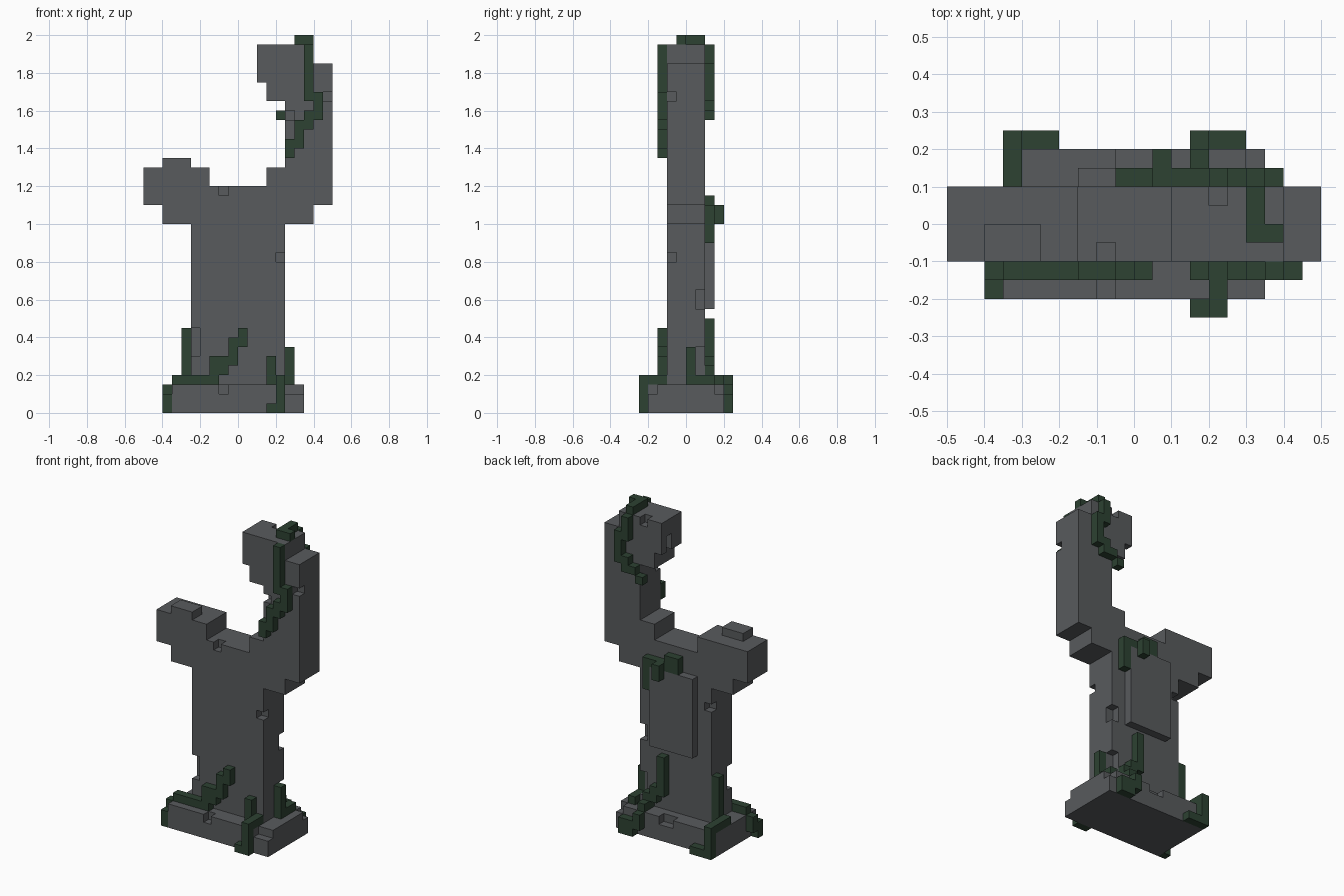
import bpy
import bmesh
import math

UNIT = 0.05  # edge length of one block

default_cube = bpy.data.objects.get("Cube")
if default_cube:
    bpy.data.objects.remove(default_cube, do_unlink=True)


def make_material(name, color):
    mat = bpy.data.materials.new(name)
    mat.use_nodes = True
    mat.diffuse_color = color
    mat.node_tree.nodes["Principled BSDF"].inputs["Base Color"].default_value = color
    return mat


stone = make_material("grey stone", (0.098, 0.104, 0.11, 1))
vine = make_material("dark green vine", (0.026, 0.054, 0.032, 1))


def box_cells(x, y, z):
    """All block positions inside the given x, y and z spans."""
    return {(i, j, k) for i in range(*x) for j in range(*y) for k in range(*z)}


def build(name, material, boxes, notches=()):
    """Join boxes of blocks, remove notches and keep only the outer skin."""
    cells = set()
    for box in boxes:
        cells |= box_cells(*box)
    for notch in notches:
        cells -= box_cells(*notch)
    bm = bmesh.new()
    corners = {}

    def corner(p):
        if p not in corners:
            corners[p] = bm.verts.new([c * UNIT for c in p])
        return corners[p]

    for cell in cells:
        for axis in range(3):
            u, v = (axis + 1) % 3, (axis + 2) % 3
            for side in (0, 1):
                neighbour = list(cell)
                neighbour[axis] += 2 * side - 1
                if tuple(neighbour) in cells:
                    continue
                loop = []
                for du, dv in ((0, 0), (1, 0), (1, 1), (0, 1)):
                    p = list(cell)
                    p[axis] += side
                    p[u] += du
                    p[v] += dv
                    loop.append(corner(tuple(p)))
                bm.faces.new(loop if side else loop[::-1])
    # merge the block faces into large flat faces
    bmesh.ops.dissolve_limit(bm, angle_limit=math.radians(1),
                             verts=bm.verts[:], edges=bm.edges[:])
    mesh = bpy.data.meshes.new(name)
    bm.to_mesh(mesh)
    bm.free()
    mesh.materials.append(material)
    obj = bpy.data.objects.new(name, mesh)
    bpy.context.collection.objects.link(obj)
    return obj


def flat_vine(name, y, runs, extra=()):
    """Vine lying in one layer: runs are (x span, z span) pairs."""
    build(name, vine, [(x, y, z) for x, z in runs] + list(extra))


DEPTH = (-2, 2)    # thickness of the upright slab
FRONT = (-3, -2)   # layer just before the slab
BACK = (2, 3)      # layer just behind the slab

# Plinth with chipped edges
build("base", stone, [((-7, 7), (-4, 4), (0, 3))], [
    ((-2, -1), (-4, -3), (2, 3)),
    ((5, 7), (-4, -3), (2, 3)),
    ((6, 7), (3, 4), (2, 3)),
    ((-1, 1), (3, 4), (2, 3)),
])

# Trunk, shoulders and both arms in one carved piece
trunk = ((-5, 5), DEPTH, (3, 20))
shoulders = ((-8, 8), DEPTH, (20, 24))
stump_arm = ((-10, -3), DEPTH, (22, 26))
stump_tip = ((-8, -5), (-2, 0), (26, 27))
elbow = ((3, 10), DEPTH, (22, 26))
forearm = ((5, 10), DEPTH, (26, 37))
wrist = ((3, 8), DEPTH, (33, 35))
hand = ((2, 8), DEPTH, (35, 39))
build("body", stone,
      [trunk, shoulders, stump_arm, stump_tip, elbow, forearm, wrist, hand], [
          ((-2, -1), (-2, -1), (23, 24)),   # shoulder chip
          ((4, 5), (-2, -1), (16, 17)),     # trunk chips
          ((-5, -4), (-2, -1), (6, 9)),
          ((-5, -4), (1, 2), (17, 18)),
          ((4, 5), (1, 2), (11, 13)),
          ((4, 5), (1, 2), (4, 7)),
          ((5, 6), (-2, -1), (31, 32)),     # forearm chips
          ((9, 10), (-2, -1), (33, 34)),
          ((4, 5), (1, 2), (38, 39)),       # hand chips
          ((2, 3), (0, 1), (35, 37)),
      ])

# Raised panel on the back
build("back_panel", stone, [((-3, 3), BACK, (11, 21))])

# Vine climbing the front from the plinth's corner
flat_vine("front_vine", FRONT, [
    ((-7, -2), (3, 4)), ((-3, -2), (4, 6)), ((-2, -1), (4, 6)),
    ((-1, 0), (5, 8)), ((0, 1), (7, 9)),
], [
    ((-8, -7), FRONT, (1, 3)),
    ((-8, -7), (-4, -3), (0, 2)),
])

# Short vine hanging over the plinth's front
flat_vine("front_short_vine", FRONT, [((3, 4), (3, 6)), ((4, 5), (3, 4))], [
    ((4, 5), (-4, -3), (3, 4)),
    ((4, 5), (-5, -4), (0, 4)),
    ((3, 4), (-5, -4), (0, 1)),
])

# Vine on the trunk's right flank, over the plinth's back corner
build("right_flank_vine", vine, [
    ((-6, -5), (1, 2), (3, 9)),
    ((-7, -6), (1, 4), (3, 4)),
    ((-7, -6), (4, 5), (1, 4)),
    ((-7, -4), (4, 5), (0, 1)),
])

# Vine on the trunk's left flank
build("left_flank_vine", vine, [
    ((5, 6), (0, 1), (3, 7)),
    ((5, 6), (1, 3), (3, 4)),
])

# Vine climbing the back from the plinth
flat_vine("back_vine", BACK, [
    ((1, 2), (5, 10)), ((2, 3), (4, 6)), ((3, 4), (3, 5)),
], [
    ((3, 4), (3, 4), (3, 4)),
    ((3, 4), (4, 5), (1, 3)),
    ((4, 6), (4, 5), (0, 2)),
])

# Vine draped over the panel's top
flat_vine("panel_vine", BACK, [
    ((3, 4), (18, 22)), ((1, 3), (21, 22)), ((-1, 1), (21, 23)),
], [((1, 2), (3, 4), (20, 22))])

# Vines on the raised arm: front, back and top
flat_vine("arm_front_vine", FRONT, [
    ((7, 8), (33, 39)), ((8, 9), (31, 34)), ((7, 8), (30, 32)),
    ((6, 7), (28, 31)), ((5, 6), (27, 29)),
])
flat_vine("arm_back_vine", BACK, [
    ((6, 7), (36, 39)), ((7, 8), (33, 37)), ((6, 7), (32, 34)),
    ((5, 6), (32, 33)), ((4, 5), (31, 32)),
])
build("hand_top_vine", vine, [
    ((6, 8), (-1, 0), (39, 40)),
    ((6, 7), (0, 2), (39, 40)),
])
